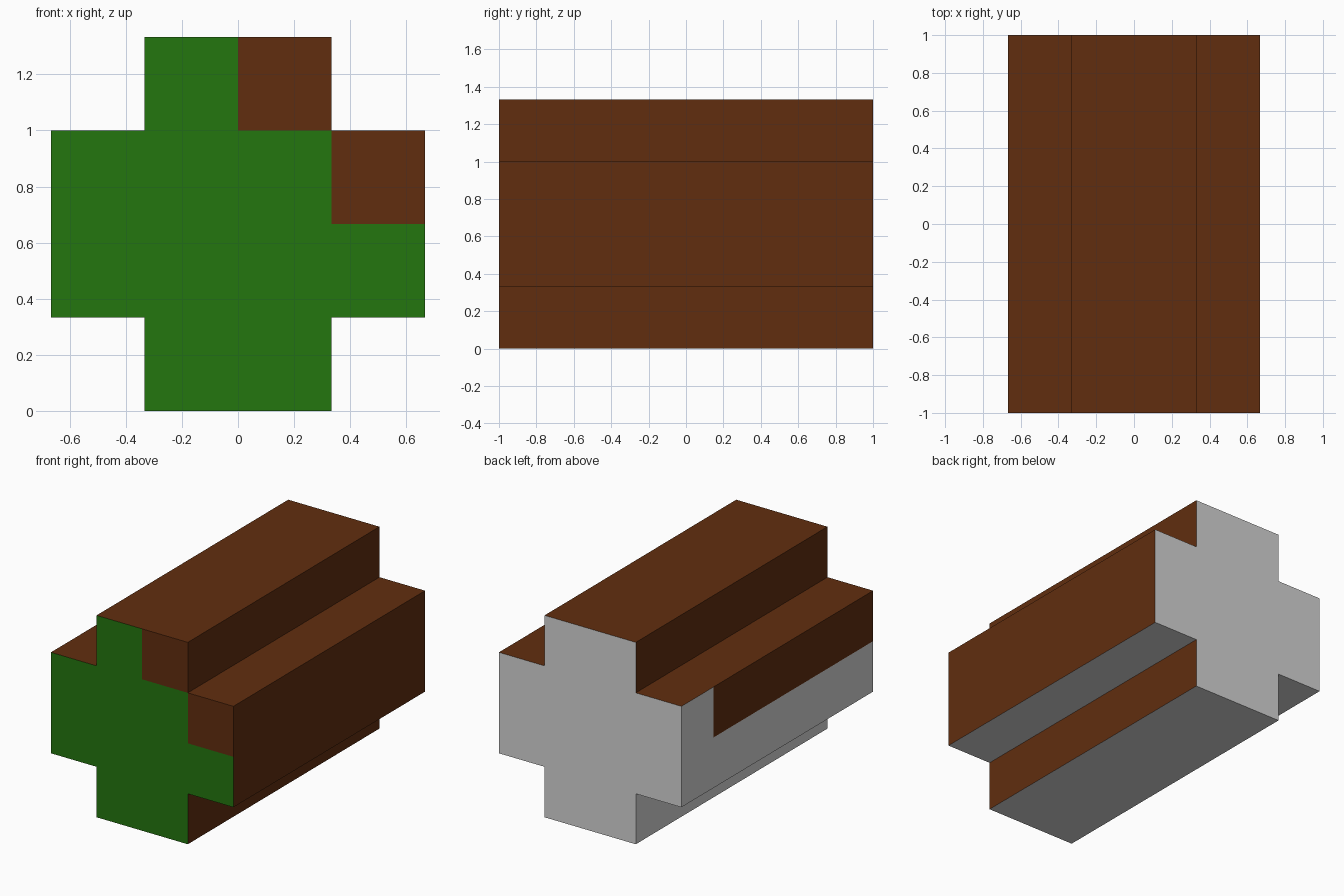
import bpy, bmesh

if "Cube" in bpy.data.objects:
    bpy.data.objects.remove(bpy.data.objects["Cube"])

U = 1 / 3  # block size of the stepped cross-section


def material(name, rgb):
    m = bpy.data.materials.new(name)
    m.diffuse_color = (*rgb, 1)
    m.use_nodes = True
    m.node_tree.nodes["Principled BSDF"].inputs["Base Color"].default_value = m.diffuse_color
    return m


BROWN, GREEN, GREY = range(3)
mats = [material("bark brown", (0.120, 0.027, 0.0047)),
        material("leaf green", (0.0175, 0.180, 0.0047)),
        material("plain grey", (0.66, 0.66, 0.66))]

# Cross-shaped profile in block units, extruded front to back
profile = [(-1, 0), (1, 0), (1, 1), (2, 1), (2, 3), (1, 3),
           (1, 4), (-1, 4), (-1, 3), (-2, 3), (-2, 1), (-1, 1)]
bm = bmesh.new()
front = bm.faces.new([bm.verts.new((x * U, -1, z * U)) for x, z in profile])
ext = bmesh.ops.extrude_face_region(bm, geom=[front], use_keep_orig=True)
bmesh.ops.translate(bm, vec=(0, 2, 0),
                    verts=[g for g in ext["geom"] if isinstance(g, bmesh.types.BMVert)])

# Cut lines that bound the coloured patches
cuts = [((x * U, 0, 0), (1, 0, 0)) for x in (-1, 0, 1)]
cuts += [((0, 0, z * U), (0, 0, 1)) for z in (1, 2, 3)]
cuts.append(((0, 2 * U, 0), (0, 1, 0)))
for co, no in cuts:
    bmesh.ops.bisect_plane(bm, geom=bm.verts[:] + bm.edges[:] + bm.faces[:],
                           dist=1e-5, plane_co=co, plane_no=no)
bmesh.ops.recalc_face_normals(bm, faces=bm.faces)


def colour(f):
    n, c = f.normal, f.calc_center_median()
    x, z = c.x / U, c.z / U
    if n.y < -0.5:   # green front with two brown squares
        return BROWN if (x > 0 and z > 3) or (x > 1 and z > 2) else GREEN
    if n.y > 0.5 or n.z < -0.5:   # back and undersides
        return GREY
    if n.x < -0.5:   # left side: brown upper part, short of the back end
        return BROWN if z > 3 or (z > 2 and c.y < 2 * U) else GREY
    return BROWN     # tops and right side


for f in bm.faces:
    f.material_index = colour(f)

mesh = bpy.data.meshes.new("stepped_log")
bm.to_mesh(mesh)
bm.free()
for m in mats:
    mesh.materials.append(m)
bpy.context.collection.objects.link(bpy.data.objects.new("stepped_log", mesh))
